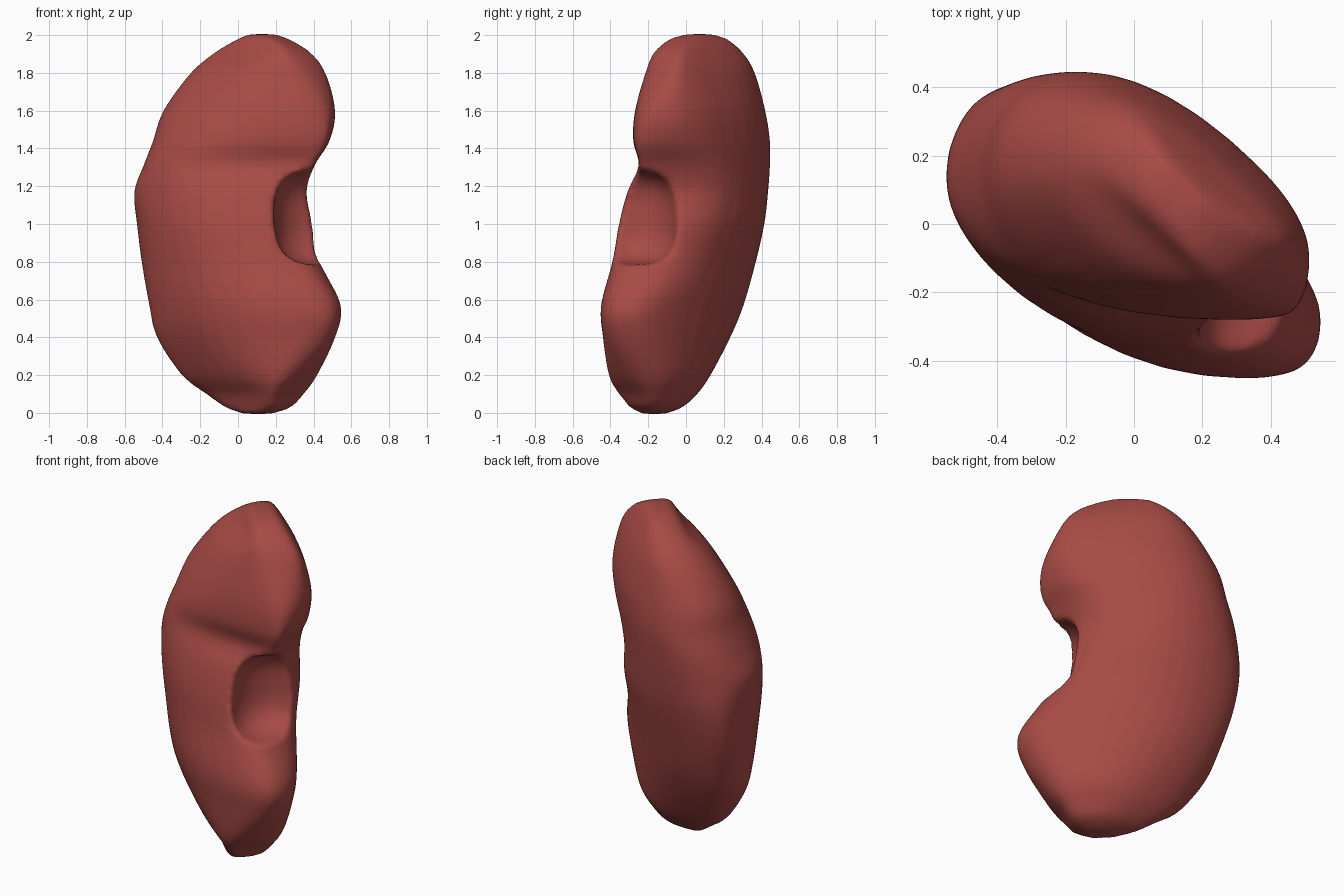
import bpy, bmesh, math
from mathutils import Vector, Matrix

default = bpy.data.objects.get("Cube")
if default:
    bpy.data.objects.remove(default, do_unlink=True)

# Single flesh colour
flesh = bpy.data.materials.new("flesh_red")
flesh.use_nodes = True
COLOUR = (0.39, 0.07, 0.06, 1)
flesh.diffuse_color = COLOUR
flesh.node_tree.nodes["Principled BSDF"].inputs["Base Color"].default_value = COLOUR

# Cross-sections: height, then the ranges of x, y, x + y and y - x
SECTIONS = [
    (-0.005, 0.02, 0.18, -0.24, -0.11, -0.14, 0.02, -0.36, -0.16),
    (0.03, -0.07, 0.28, -0.30, -0.02, -0.16, 0.14, -0.49, 0.03),
    (0.10, -0.17, 0.35, -0.36, 0.06, -0.20, 0.22, -0.56, 0.19),
    (0.20, -0.30, 0.42, -0.41, 0.13, -0.31, 0.30, -0.69, 0.35),
    (0.40, -0.43, 0.515, -0.44, 0.235, -0.44, 0.35, -0.867, 0.55),
    (0.57, -0.47, 0.545, -0.45, 0.305, -0.50, 0.38, -0.906, 0.665),
    (0.80, -0.51, 0.435, -0.39, 0.37, -0.53, 0.42, -0.72, 0.775),
    (1.00, -0.535, 0.40, -0.355, 0.415, -0.55, 0.47, -0.64, 0.82),
    (1.17, -0.55, 0.365, -0.31, 0.435, -0.54, 0.48, -0.60, 0.81),
    (1.31, -0.50, 0.405, -0.25, 0.445, -0.51, 0.50, -0.645, 0.78),
    (1.44, -0.45, 0.485, -0.28, 0.445, -0.45, 0.525, -0.72, 0.73),
    (1.60, -0.395, 0.515, -0.27, 0.42, -0.35, 0.53, -0.70, 0.67),
    (1.80, -0.25, 0.465, -0.215, 0.365, -0.17, 0.46, -0.56, 0.50),
    (1.91, -0.12, 0.385, -0.17, 0.30, 0.0, 0.38, -0.44, 0.34),
    (1.98, 0.0, 0.27, -0.09, 0.22, 0.07, 0.31, -0.28, 0.17),
    (2.005, 0.06, 0.20, 0.0, 0.14, 0.13, 0.27, -0.14, 0.04),
]
# Where the outline touches each side of its eight-sided frame
TOUCH = (0.35, 0.62, 0.5, 0.5, 0.38, 0.72, 0.5, 0.45)
STEPS = 5
ARC = 6


def curve_point(a, b, c, d, t):
    """Smooth interpolation between b and c."""
    return 0.5 * (2 * b + (c - a) * t + (2 * a - 5 * b + 4 * c - d) * t * t
                  + (3 * b - a - 3 * c + d) * t ** 3)


def smooth_rows(rows):
    last = len(rows) - 1
    for i in range(last):
        four = [rows[max(0, min(last, i + k))] for k in (-1, 0, 1, 2)]
        for s in range(STEPS):
            yield [curve_point(*values, s / STEPS) for values in zip(*four)]
    yield rows[last]


def outline(row):
    """Rounded section that touches every given range."""
    z, x0, x1, y0, y1, u0, u1, w0, w1 = row
    corners = [Vector(p) for p in (
        (x1, u1 - x1, z), (u1 - y1, y1, z), (y1 - w1, y1, z), (x0, x0 + w1, z),
        (x0, u0 - x0, z), (u0 - y0, y0, z), (y0 - w0, y0, z), (x1, x1 + w0, z))]
    touch = [c.lerp(corners[(i + 1) % len(corners)], TOUCH[i])
             for i, c in enumerate(corners)]
    points = []
    for i, mid in enumerate(corners):
        for s in range(ARC):
            t = s / ARC
            points.append(touch[i - 1].lerp(mid, t).lerp(mid.lerp(touch[i], t), t))
    return points


def mesh_object(name, bm):
    bmesh.ops.recalc_face_normals(bm, faces=bm.faces[:])
    mesh = bpy.data.meshes.new(name)
    bm.to_mesh(mesh)
    bm.free()
    mesh.materials.append(flesh)
    obj = bpy.data.objects.new(name, mesh)
    bpy.context.collection.objects.link(obj)
    return obj


# Bean-shaped body lofted through the sections
bm = bmesh.new()
rings = [[bm.verts.new(p) for p in outline(row)] for row in smooth_rows(SECTIONS)]
for low, high in zip(rings, rings[1:]):
    for k in range(len(low)):
        bm.faces.new((low[k - 1], low[k], high[k], high[k - 1]))
bm.faces.new(rings[0][::-1])
bm.faces.new(rings[-1])
body = mesh_object("kidney_body", bm)

# Hollow in the inner edge, boxy in height
bm = bmesh.new()
bmesh.ops.create_icosphere(bm, subdivisions=4, radius=1)
for v in bm.verts:
    v.co /= (v.co.xy.length ** 3 + abs(v.co.z) ** 3) ** (1 / 3)
bmesh.ops.transform(bm, verts=bm.verts[:], matrix=Matrix.LocRotScale(
    Vector((0.43, -0.285, 1.035)), None, Vector((0.24, 0.24, 0.25))))
hollow = mesh_object("hollow_cutter", bm)
hollow.hide_render = True
hollow.hide_viewport = True

cut = body.modifiers.new("hollow", 'BOOLEAN')
cut.operation = 'DIFFERENCE'
cut.solver = 'EXACT'
cut.object = hollow

# Rounded rims
remesh = body.modifiers.new("remesh", 'REMESH')
remesh.mode = 'VOXEL'
remesh.voxel_size = 0.018
remesh.use_smooth_shade = True
soften = body.modifiers.new("soften", 'SMOOTH')
soften.factor = 0.5
soften.iterations = 8
